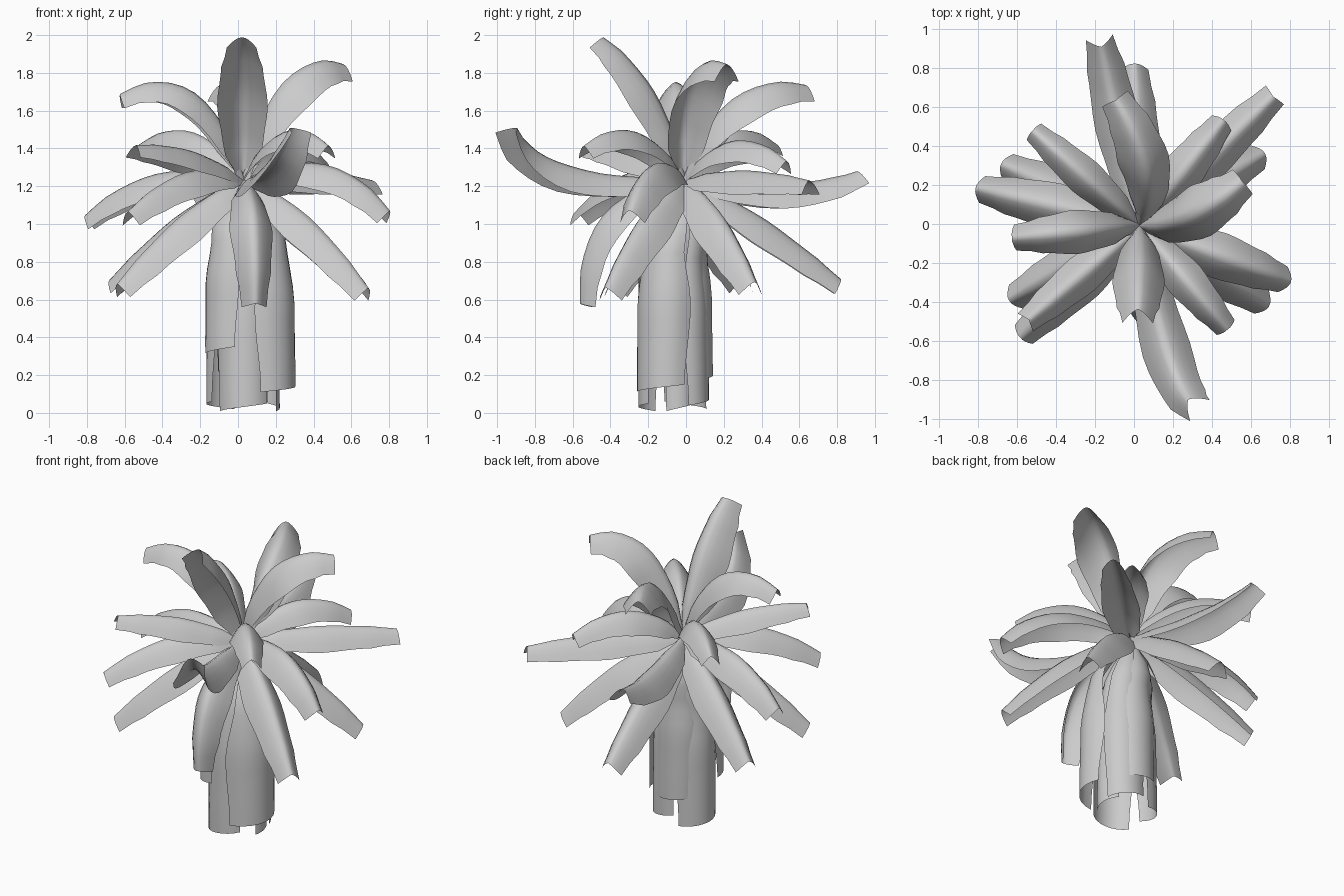
import bpy, math
from mathutils import Vector

if "Cube" in bpy.data.objects:
    bpy.data.objects.remove(bpy.data.objects["Cube"])

grey = bpy.data.materials.new("pale grey")
grey.use_nodes = True
COLOUR = (0.6, 0.6, 0.6, 1)
grey.diffuse_color = COLOUR
grey.node_tree.nodes["Principled BSDF"].inputs["Base Color"].default_value = COLOUR

CROWN = Vector((0.03, -0.01, 1.22))
ACROSS = 8
ALONG = 12


def sheet(name, rows):
    """Skin a grid of points as a thin smooth sheet."""
    n = len(rows[0])
    verts = [p for row in rows for p in row]
    faces = [(i * n + j, i * n + j + 1, (i + 1) * n + j + 1, (i + 1) * n + j)
             for i in range(len(rows) - 1) for j in range(n - 1)]
    mesh = bpy.data.meshes.new(name)
    mesh.from_pydata(verts, [], faces)
    mesh.materials.append(grey)
    obj = bpy.data.objects.new(name, mesh)
    bpy.context.collection.objects.link(obj)
    mesh.shade_smooth()
    return obj


def blend(stops, t):
    """Smooth interpolation through (t, value) stops."""
    for (a, u), (b, v) in zip(stops, stops[1:]):
        if t <= b:
            k = (t - a) / (b - a)
            return u + (v - u) * k * k * (3 - 2 * k)
    return stops[-1][1]


LEAF_WIDTH = [(0, 0.05), (0.22, 0.19), (0.5, 0.24), (0.8, 0.2), (1, 0.14)]


def leaf(name, tip, mid_frac, mid_z, wide=1.0, bend=0.0, fold=0.56):
    """Arched gutter-shaped leaf through the crown, a middle point and a blunt tip."""
    tip = Vector(tip)
    side = Vector((CROWN.y - tip.y, tip.x - CROWN.x, 0)).normalized()
    mid = CROWN.lerp(tip, mid_frac) + side * bend
    mid.z = mid_z

    def path(t):
        return (CROWN * (1 - t) * (1 - 2 * t) + mid * 4 * t * (1 - t)
                + tip * t * (2 * t - 1))

    rows = []
    for i in range(ALONG + 1):
        t = i / ALONG
        tangent = (path(t + 0.01) - path(t - 0.01)).normalized()
        across = Vector((-tangent.y, tangent.x, 0))
        across = (side if across.dot(side) < 0.3 else across).normalized()
        up = tangent.cross(across).normalized()
        width = blend(LEAF_WIDTH, t) * wide
        row = []
        for j in range(ACROSS + 1):
            s = 2 * j / ACROSS - 1
            notch = 0.02 * abs(s) if i == ALONG else 0
            row.append(path(t) + across * s * width / 2
                       + up * width * fold * (0.42 - abs(s) ** 1.6)
                       + tangent * notch)
        rows.append(row)
    return sheet(name, rows)


# Crown leaves: tip, middle fraction, middle height, width, sideways bend
upper = [
    ((0.02, -0.46, 1.96), 0.47, 1.67, 1.12),
    ((0.55, 0.21, 1.81), 0.44, 1.7, 1.15, -0.05),
    ((-0.61, -0.07, 1.66), 0.45, 1.65, 0.95),
    ((-0.09, 0.63, 1.7), 0.43, 1.61, 1.1, -0.08),
]
middle = [
    ((-0.17, 0.92, 1.25), 0.55, 1.16, 1.0),
    ((0.71, 0.65, 1.2), 0.5, 1.23, 0.95),
    ((0.45, 0.52, 1.31), 0.5, 1.39, 0.9),
    ((-0.51, 0.47, 1.4), 0.5, 1.44, 0.8),
    ((0.78, -0.29, 1.05), 0.56, 1.26, 1.0),
    ((0.47, -0.53, 1.39), 0.5, 1.44, 0.85),
    ((0.3, -0.92, 1.49), 0.66, 1.25, 1.05, -0.05),
    ((-0.54, -0.49, 1.39), 0.5, 1.34, 0.85),
    ((-0.57, -0.57, 1.04), 0.5, 1.22, 0.95),
    ((-0.79, 0.18, 1.02), 0.55, 1.21, 1.0),
]
lower = [
    ((0.0, 0.8, 0.68), 0.5, 0.97, 1.05),
    ((0.65, 0.35, 0.67), 0.5, 0.99, 1.0),
    ((0.67, -0.41, 0.64), 0.5, 0.99, 1.0),
    ((0.09, -0.53, 0.58), 0.75, 1.01, 0.95),
    ((-0.62, -0.38, 0.66), 0.5, 0.98, 1.0),
    ((-0.66, 0.3, 0.68), 0.5, 0.98, 1.0),
]
for tier, leaves in (("upper_leaf", upper), ("middle_leaf", middle), ("lower_leaf", lower)):
    for k, spec in enumerate(leaves):
        leaf(f"{tier}_{k + 1}", *spec)


HANG_OFFSET = [(0, 0.01), (0.3, 0.05), (0.6, 0.06), (1, 0.07)]
HANG_RADIUS = [(0, 0.03), (0.25, 0.12), (0.6, 0.145), (1, 0.14)]
HANG_SPAN = [(0, 0.6), (0.25, 0.75), (0.6, 1.0), (1, 0.88)]


def hanging_leaf(name, heading, half_angle, bottom, scale, twist):
    """Withered gutter-shaped leaf hanging from the crown down against the trunk."""
    rows = []
    for i in range(ALONG + 1):
        t = i / ALONG
        z = 1.2 + (bottom - 1.2) * t
        radius = blend(HANG_RADIUS, t) * scale
        drift = blend([(0, 0), (0.4, 1), (1, 1)], t)
        facing = math.radians(heading + twist * t)
        offset = blend(HANG_OFFSET, t) * scale
        row = []
        for j in range(ACROSS + 1):
            s = 2 * j / ACROSS - 1
            a = facing + s * math.radians(half_angle) * blend(HANG_SPAN, t)
            row.append(Vector((
                0.03 + 0.02 * drift + 1.1 * (offset * math.cos(facing) + radius * math.cos(a)),
                -0.06 * drift + offset * math.sin(facing) + radius * math.sin(a),
                z + 0.02 * s * t)))
        rows.append(row)
    return sheet(name, rows)


# Trunk of hanging leaves: heading, half angle, bottom, scale, twist
trunk = [
    (-105, 72, 0.03, 0.92, 6),
    (-25, 72, 0.13, 1.15, -4),
    (215, 55, 0.33, 1.05, 5),
    (160, 72, 0.04, 0.98, -6),
    (110, 70, 0.2, 0.97, -10),
    (55, 62, 0.06, 0.9, 8),
    (15, 55, 0.03, 0.75, 0),
]
for k, spec in enumerate(trunk):
    hanging_leaf(f"trunk_leaf_{k + 1}", *spec)
